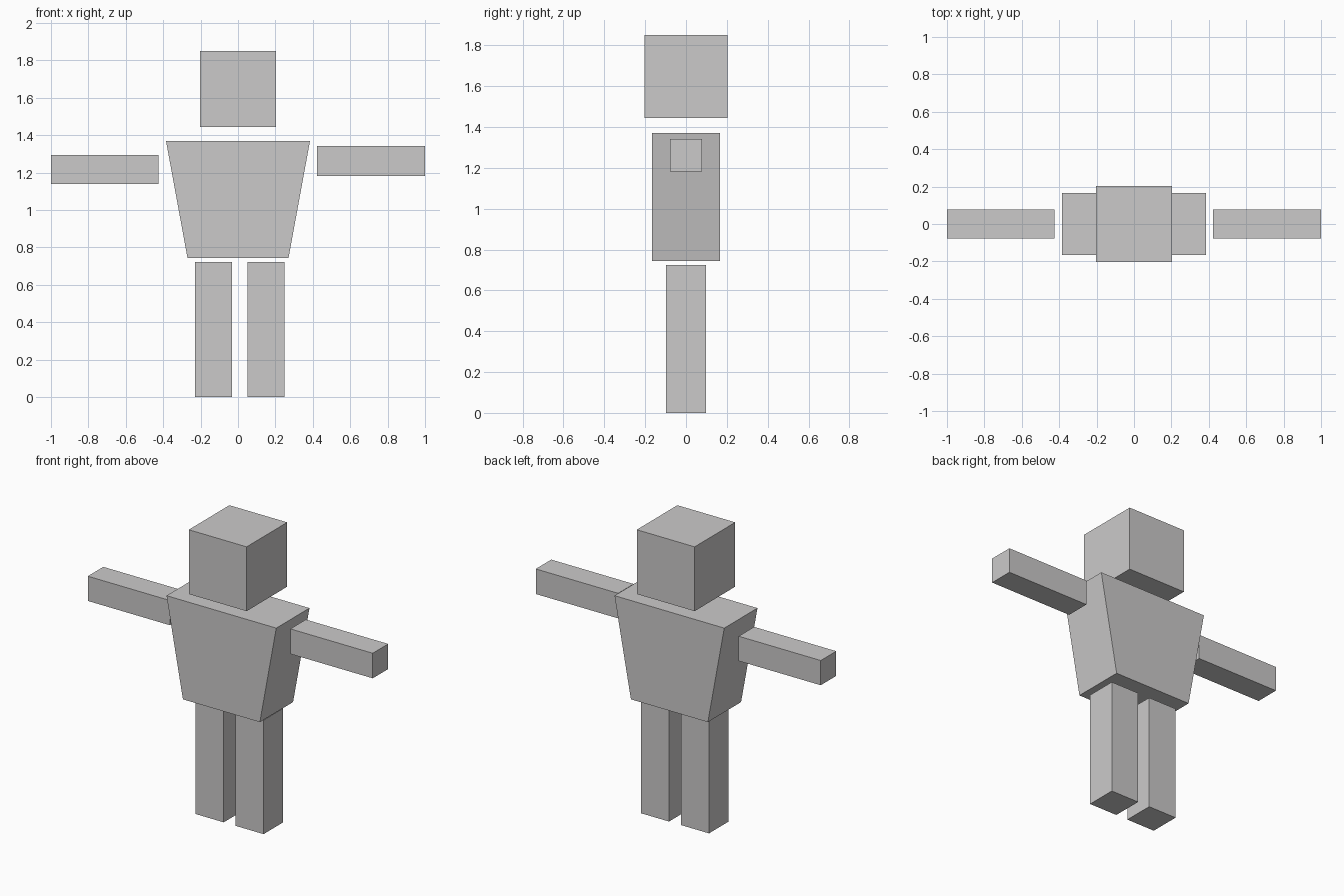
import bpy, bmesh

if "Cube" in bpy.data.objects:
    bpy.data.objects.remove(bpy.data.objects["Cube"])

# Single flat grey
grey = bpy.data.materials.new("warm_grey")
grey.diffuse_color = (0.6, 0.59, 0.59, 1)
grey.use_nodes = True
grey.node_tree.nodes["Principled BSDF"].inputs["Base Color"].default_value = grey.diffuse_color


def block(name, x0, x1, depth, z0, z1, inset=0.0):
    """Box centred on y = 0; inset narrows the bottom on each side."""
    bm = bmesh.new()
    bmesh.ops.create_cube(bm, size=1)
    for v in bm.verts:
        top = v.co.z > 0
        shift = 0 if top else inset
        v.co.x = x1 - shift if v.co.x > 0 else x0 + shift
        v.co.y *= depth
        v.co.z = z1 if top else z0
    mesh = bpy.data.meshes.new(name)
    bm.to_mesh(mesh)
    bm.free()
    mesh.materials.append(grey)
    obj = bpy.data.objects.new(name, mesh)
    bpy.context.collection.objects.link(obj)


# Head and tapered torso
block("head", -0.203, 0.203, 0.407, 1.443, 1.851)
block("torso", -0.385, 0.385, 0.333, 0.743, 1.37, inset=0.115)

# Arms, the left one slightly lower
block("left_arm", -1.0, -0.424, 0.155, 1.138, 1.295)
block("right_arm", 0.422, 1.0, 0.155, 1.182, 1.341)

# Legs
block("left_leg", -0.23, -0.032, 0.195, 0.0, 0.723)
block("right_leg", 0.051, 0.248, 0.195, 0.0, 0.723)
